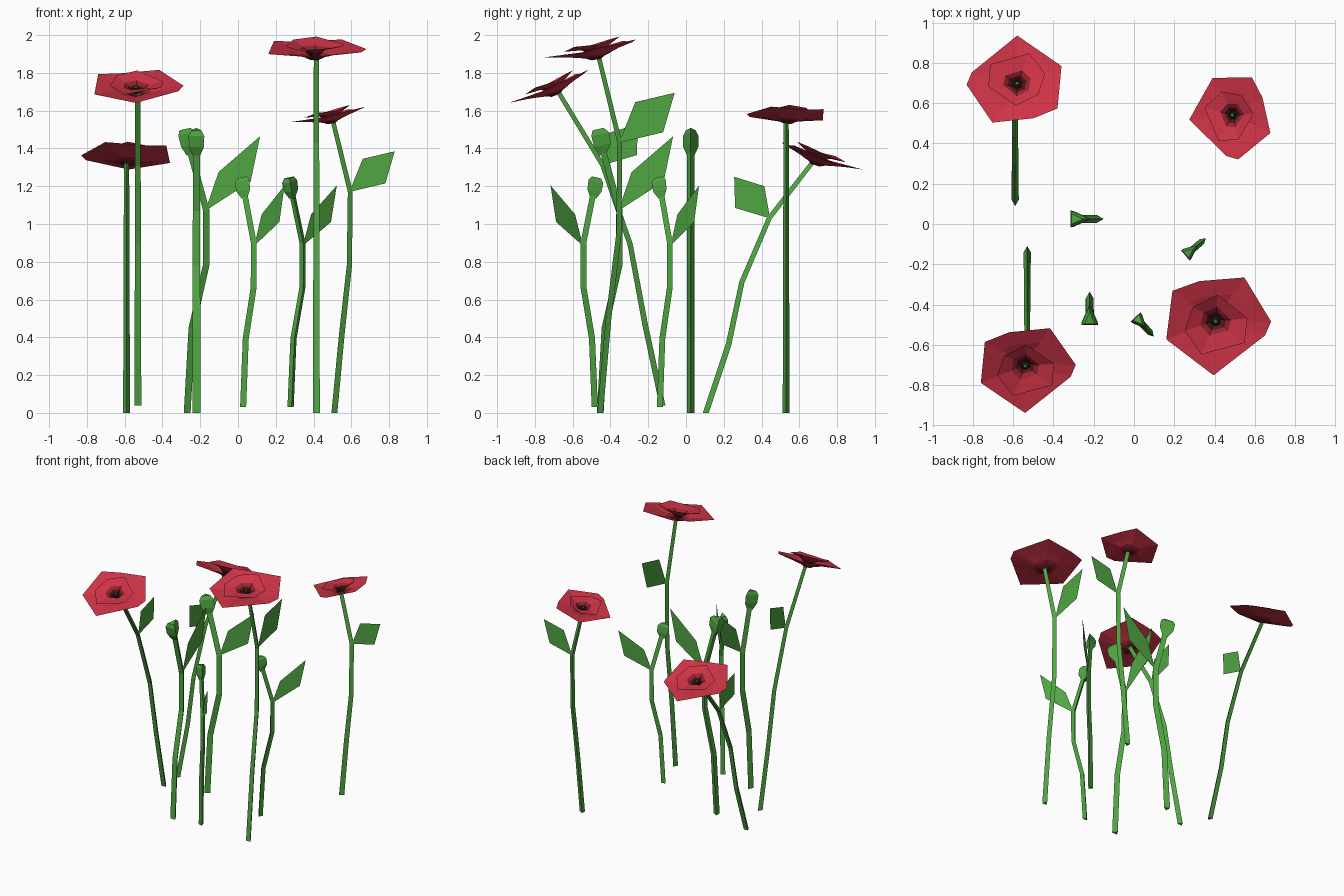
import bpy, bmesh, math
from mathutils import Matrix, Vector

if "Cube" in bpy.data.objects:
    bpy.data.objects.remove(bpy.data.objects["Cube"])


def mat(name, col):
    m = bpy.data.materials.new(name)
    m.diffuse_color = (*col, 1)
    m.use_nodes = True
    m.node_tree.nodes["Principled BSDF"].inputs["Base Color"].default_value = m.diffuse_color
    return m


GREEN = mat("leaf_green", (0.08, 0.38, 0.055))
RED = mat("petal_red", (0.61, 0.033, 0.062))
DEEP = mat("petal_deep_red", (0.3, 0.018, 0.03))
MAROON = mat("throat_maroon", (0.1, 0.008, 0.013))
DARK = mat("seed_dark", (0.015, 0.012, 0.01))


def make(name, verts, faces, material, world):
    me = bpy.data.meshes.new(name)
    me.from_pydata([world @ Vector(v) for v in verts], [], faces)
    me.materials.append(material)
    ob = bpy.data.objects.new(name, me)
    bpy.context.collection.objects.link(ob)
    return ob


def rings_mesh(name, rings, material, world, cap_start=True, cap_end=True):
    """Skin a list of equal-length rings with quads."""
    n = len(rings[0])
    verts = [v for r in rings for v in r]
    faces = [(k * n + i, k * n + (i + 1) % n, (k + 1) * n + (i + 1) % n, (k + 1) * n + i)
             for k in range(len(rings) - 1) for i in range(n)]
    if cap_start:
        faces.append(tuple(reversed(range(n))))
    if cap_end:
        faces.append(tuple(range(len(verts) - n, len(verts))))
    return make(name, verts, faces, material, world)


def ring(y, z, slope, rx, ry, n=3):
    """Ring around a path point in the local yz plane, one corner towards +y."""
    out = []
    for i in range(n):
        a = math.pi / 2 + 2 * math.pi * i / n
        v = ry * math.sin(a)
        out.append((rx * math.cos(a), y + v * math.cos(slope), z - v * math.sin(slope)))
    return out


def stem(name, path, r0, r1, world):
    rings = []
    for i, (y, z) in enumerate(path):
        a, b = path[max(i - 1, 0)], path[min(i + 1, len(path) - 1)]
        slope = 0 if i == 0 else math.atan2(b[0] - a[0], b[1] - a[1])
        r = r0 + (r1 - r0) * i / (len(path) - 1)
        rings.append(ring(y, z, slope, r, r))
    rings_mesh(name, rings, GREEN, world)


def leaf(name, at, pts, s, world):
    verts = [(0, at[0] + y * s, at[1] + z * s) for y, z in pts]
    make(name, verts, [(0, 1, 2), (0, 2, 3)], GREEN, world)


# petal outlines (local x, y, height)
OUTER = [(-0.01, -0.265, .055), (0.24, -0.07, .045), (0.27, 0, .05), (0.14, 0.22, .06),
         (-0.08, 0.20, .05), (-0.21, 0.155, .065), (-0.24, -0.09, .04)]
INNER = [(-.07, -.16, .065), (.14, -.10, .08), (.155, .02, .07),
         (.01, .14, .09), (-.11, .08, .085), (-.15, -.04, .07)]


def circle_like(outline, r, h):
    """Ring of radius r whose corners line up with an outline."""
    return [(*(Vector((x, y)).normalized() * r), h) for x, y, _ in outline]


def darken_throat(ob, n):
    """Innermost rings of faces and the floor get the deeper reds."""
    ob.data.materials.append(DEEP)
    ob.data.materials.append(MAROON)
    last = len(ob.data.polygons) - 1
    for i, p in enumerate(ob.data.polygons):
        if i < n or i == last:
            p.material_index = 2
        elif i < 2 * n:
            p.material_index = 1


def head(name, at, tilt, s, spin, shift, world):
    m = (world @ Matrix.Translation((-.01, at[0] + shift, at[1] - .004))
         @ Matrix.Rotation(tilt, 4, 'X') @ Matrix.Rotation(math.radians(spin), 4, 'Z')
         @ Matrix.Scale(s, 4))
    outer = rings_mesh(name + "_outer_petals",
                       [circle_like(OUTER, .025, -.005), circle_like(OUTER, .055, .01),
                        circle_like(OUTER, .085, .018),
                        [(x * .6, y * .6, .036) for x, y, h in OUTER], OUTER],
                       RED, m, True, False)
    inner = rings_mesh(name + "_inner_petals",
                       [circle_like(INNER, .022, .012), circle_like(INNER, .05, .04),
                        circle_like(INNER, .075, .056), INNER], RED, m, True, False)
    darken_throat(outer, len(OUTER))
    darken_throat(inner, len(INNER))
    rings_mesh(name + "_seed_centre",
               [ring(0, .01, 0, .018, .018, 6), ring(0, .034, 0, .026, .026, 6),
                ring(0, .042, 0, .016, .016, 6)], DARK, m)
    rings_mesh(name + "_pistil_tip",
               [ring(0, .04, 0, .012, .012, 5), ring(0, .05, 0, .008, .008, 5)], GREEN, m)


def place(x, y, z, deg):
    # local +y is the side the leaf grows towards
    return Matrix.Translation((x, y, z)) @ Matrix.Rotation(math.radians(deg - 90), 4, 'Z')


# open flowers: base, direction, stem path, leaf corners, leaf size, then head tilt, size, spin, shift
WIDE = [(0, 0), (.07, .175), (.24, .215), (.19, .045)]
STEEP = [(0, 0), (.03, .17), (.19, .22), (.185, .055)]
FLOWERS = [
    ("front_left", (-.53, -.13, .04, 90),
     [(0, 0), (-.09, .42), (-.17, .85), (-.315, 1.27), (-.545, 1.65)],
     STEEP, 1.0, (22, .93, 2, -.015)),
    ("back_left", (-.59, .11, 0, -90),
     [(0, 0), (-.12, .36), (-.19, .69), (-.335, 1.03), (-.56, 1.32)],
     STEEP, 1.0, (18, .93, 2, -.015)),
    ("front_right", (.415, -.46, 0, 90),
     [(0, 0), (.045, .5), (.10, .95), (.105, 1.43), (-.005, 1.88)],
     WIDE, 1.23, (10.5, 1.02, 0, -.01)),
    ("back_right", (.505, .53, 0, 0),
     [(0, 0), (.04, .42), (.08, .78), (.085, 1.17), (-.005, 1.54)],
     WIDE, 1.0, (11, .82, 8, -.005)),
]
for name, base, path, lf, ls, (tilt, s, spin, shift) in FLOWERS:
    w = place(*base)
    stem(name + "_flower_stem", path, .021, .016, w)
    leaf(name + "_flower_leaf", path[3], lf, ls, w)
    head(name + "_flower", path[-1], math.radians(tilt), s, spin, shift, w)

# closed buds share one template at two sizes
BUD_PATH = [(0, 0), (.025, .45), (.1, .78), (.102, 1.07), (.015, 1.39)]
BUD_LEAF = [(0, 0), (.07, .205), (.29, .395), (.24, .155)]
BUDS = [("middle", (-.275, .025, 0, 0), 1.0), ("front", (-.22, -.46, 0, 90), 1.0),
        ("small_front", (.03, -.485, .03, -47), .81), ("small_right", (.28, -.135, .03, 40), .81)]
for name, base, s in BUDS:
    w = place(*base) @ Matrix.Scale(s, 4)
    stem(name + "_bud_stem", BUD_PATH, .024, .022, w)
    leaf(name + "_bud_leaf", (BUD_PATH[3][0], 1.07 if s == 1 else 1.055), BUD_LEAF, 1.0, w)
    a = -.22
    prof = [(-.02, .023, .023), (.03, .046, .06), (.09, .048, .064), (.118, .03, .04)]
    rings_mesh(name + "_bud", [ring(.01 + t * math.sin(a), 1.385 + t * math.cos(a), a, rx, ry)
                               for t, rx, ry in prof], GREEN, w)
